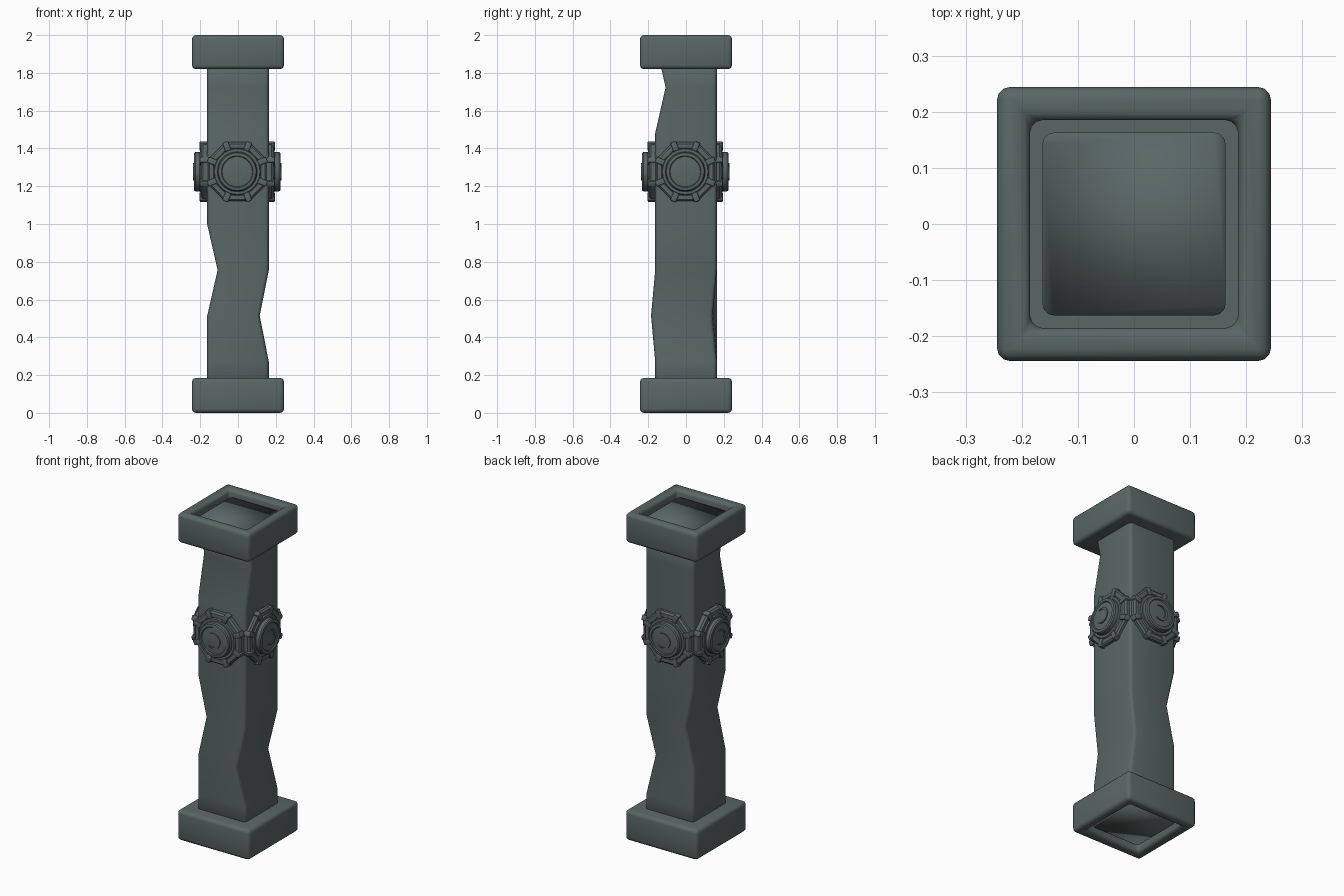
import bpy, bmesh, math
from mathutils import Matrix

if "Cube" in bpy.data.objects:
    bpy.data.objects.remove(bpy.data.objects["Cube"])

stone = bpy.data.materials.new("grey green stone")
stone.diffuse_color = (0.1, 0.135, 0.13, 1)
stone.use_nodes = True
stone.node_tree.nodes["Principled BSDF"].inputs["Base Color"].default_value = stone.diffuse_color


def finish(name, bm, matrix=None, angle=None):
    bmesh.ops.recalc_face_normals(bm, faces=bm.faces)
    if matrix is not None:
        bm.transform(matrix)
    me = bpy.data.meshes.new(name)
    bm.to_mesh(me)
    bm.free()
    me.materials.append(stone)
    ob = bpy.data.objects.new(name, me)
    bpy.context.collection.objects.link(ob)
    bpy.ops.object.select_all(action='DESELECT')
    ob.select_set(True)
    bpy.context.view_layer.objects.active = ob
    if angle is None:
        bpy.ops.object.shade_smooth()
    else:
        bpy.ops.object.shade_smooth_by_angle(angle=math.radians(angle))
    return ob


def bridge(bm, loops):
    n = len(loops[0])
    for a, b in zip(loops, loops[1:]):
        for i in range(n):
            j = (i + 1) % n
            bm.faces.new((a[i], a[j], b[j], b[i]))


# worn square shaft: one side of a ring is pushed at a few heights
HALF, R = 0.163, 0.02
outline = []
for k, (sx, sy) in enumerate([(1, 1), (-1, 1), (-1, -1), (1, -1)]):
    for s in range(4):
        a = math.radians(90 * k + 30 * s)
        outline.append((sx * (HALF - R) + R * math.cos(a), sy * (HALF - R) + R * math.sin(a)))

bm = bmesh.new()
loops = []
for i in range(9):
    z = 0.03 + i * (1.965 - 0.03) / 8
    ring = []
    for x, y in outline:
        dx = dy = 0
        if i == 2 and x > 0:
            dx, dy = -0.048, -0.022
        elif i == 3 and x < 0:
            dx = 0.055
        elif i == 7 and y < 0:
            dy = 0.055
        ring.append(bm.verts.new((x + dx, y + dy, z)))
    loops.append(ring)
bridge(bm, loops)
bm.faces.new(loops[0])
bm.faces.new(loops[-1])
finish("shaft", bm)


# square end blocks with a recess on the outer face
def end_block(name, z0, z1, sign):
    bm = bmesh.new()
    bmesh.ops.create_cube(bm, size=1)
    bm.transform(Matrix.Translation((0, 0, (z0 + z1) / 2)) @ Matrix.Diagonal((0.488, 0.488, z1 - z0, 1)))
    bm.normal_update()
    outer = [f for f in bm.faces if f.normal.z * sign > 0.9]
    bmesh.ops.inset_region(bm, faces=outer, thickness=0.244 - 0.161)
    r = bmesh.ops.extrude_discrete_faces(bm, faces=outer)
    # walls of the recess
    bm.faces.ensure_lookup_table()
    floor = r['faces'][0]
    rim = [v for v in bm.verts if abs(v.co.x) < 0.2 and v not in floor.verts[:]]
    for v in floor.verts:
        v.co.z -= sign * 0.07
    bmesh.ops.remove_doubles(bm, verts=bm.verts, dist=1e-5)
    bm.normal_update()
    edges = [e for e in bm.edges if len(e.link_faces) == 2 and e.calc_face_angle(0) > 1
             and not all(abs(v.co.z - (z1 if sign > 0 else z0)) > 0.05 and abs(v.co.x) < 0.2 for v in e.verts)]
    bmesh.ops.bevel(bm, geom=edges, offset=0.022, segments=3, profile=0.5, affect='EDGES')
    finish(name, bm, angle=40)


end_block("base_block", 0.0, 0.185, -1)
end_block("top_block", 1.82, 2.0, 1)


def lathe(profile, n, phase=0.0, close=False):
    bm = bmesh.new()
    loops = []
    for r, h in profile:
        loops.append([bm.verts.new((r * math.cos(phase + 2 * math.pi * i / n),
                                    r * math.sin(phase + 2 * math.pi * i / n), h)) for i in range(n)])
    bridge(bm, loops)
    if close:
        bm.faces.new(loops[-1])
    return bm


# a round medallion on each side of the shaft
K = 1 / math.cos(math.pi / 8)
for k, side in enumerate(["front", "right", "back", "left"]):
    place = (Matrix.Translation((-0.004, -0.004, 1.277)) @ Matrix.Rotation(k * math.pi / 2, 4, 'Z')
             @ Matrix.Rotation(math.pi / 2, 4, 'X'))

    # octagonal frame
    frame = [(0.156 * K, 0.14), (0.156 * K, 0.182), (0.147 * K, 0.192), (0.125 * K, 0.192), (0.115 * K, 0.18)]
    finish(side + "_frame", lathe(frame, 8, math.pi / 8), place, 25)

    # raised clasps across the frame corners
    bm = bmesh.new()
    for i in range(8):
        a = math.pi / 8 + i * math.pi / 4
        m = (Matrix.Rotation(a, 4, 'Z') @ Matrix.Translation((0.145, 0, 0.169))
             @ Matrix.Diagonal((0.05, 0.032, 0.06, 1)))
        bmesh.ops.create_cube(bm, size=1, matrix=m)
    bmesh.ops.bevel(bm, geom=bm.edges[:], offset=0.006, segments=2, profile=0.5, affect='EDGES')
    finish(side + "_clasps", bm, place, 35)

    # stepped round boss
    boss = [(0.124, 0.15), (0.124, 0.192), (0.12, 0.198), (0.106, 0.198), (0.104, 0.2), (0.104, 0.221),
            (0.099, 0.228), (0.084, 0.23), (0.08, 0.224), (0.05, 0.227), (0.02, 0.229)]
    finish(side + "_boss", lathe(boss, 40, 0, True), place, 35)

    # raised crescent
    bm = bmesh.new()
    N = 18
    rows = []
    for i in range(N + 1):
        t = i / N
        a = math.radians(-130 + 250 * t)
        w = 0.002 + 0.014 * math.sin(math.pi * t)
        rows.append([bm.verts.new((r * math.cos(a), r * math.sin(a), h))
                     for r, h in ((0.047, 0.22), (0.047, 0.233), (0.047 - w, 0.233), (0.047 - w, 0.22))])
    bridge(bm, rows)
    bm.faces.new(rows[0])
    bm.faces.new(rows[-1])
    finish(side + "_crescent", bm, place, 35)
